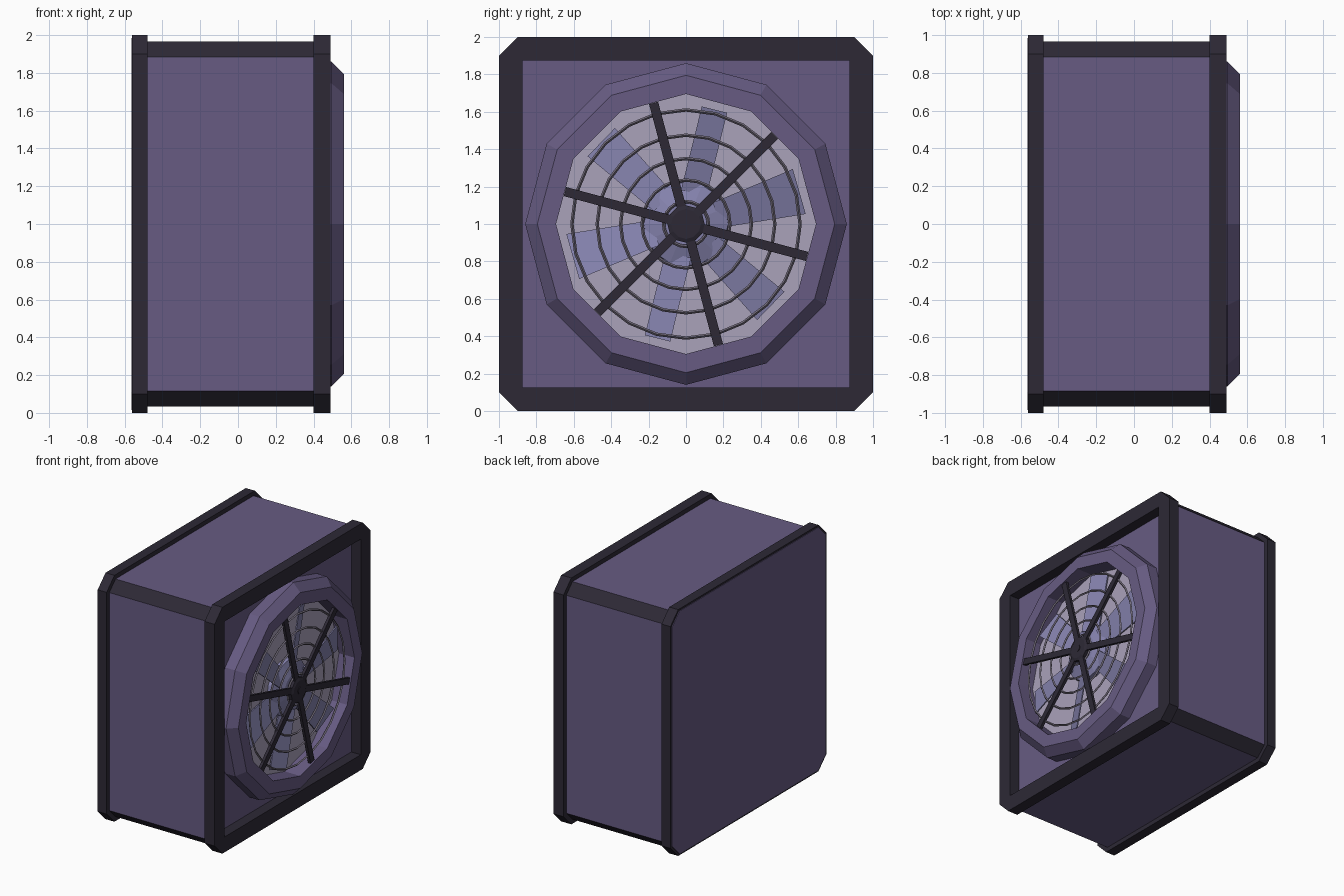
import bpy, bmesh
from math import sin, cos, pi, radians

if "Cube" in bpy.data.objects:
    bpy.data.objects.remove(bpy.data.objects["Cube"])


def material(name, rgb):
    m = bpy.data.materials.new(name)
    m.diffuse_color = (*rgb, 1)
    m.use_nodes = True
    m.node_tree.nodes["Principled BSDF"].inputs["Base Color"].default_value = m.diffuse_color
    return m


DARK = material("dark_frame", (0.026, 0.022, 0.036))
PURPLE = material("purple_panel", (0.135, 0.105, 0.225))
PALE = material("pale_backing", (0.40, 0.36, 0.49))
BLADE = material("blade_blue", (0.235, 0.225, 0.42))
WIRE = material("wire_grey", (0.17, 0.15, 0.20))


def add(name, verts, faces, *mats):
    me = bpy.data.meshes.new(name)
    me.from_pydata(verts, [], faces)
    bm = bmesh.new()
    bm.from_mesh(me)
    bmesh.ops.recalc_face_normals(bm, faces=bm.faces)
    bm.to_mesh(me)
    bm.free()
    for m in mats:
        me.materials.append(m)
    ob = bpy.data.objects.new(name, me)
    bpy.context.collection.objects.link(ob)
    return ob


def loft(name, loops, *mats, closed=False):
    """Bridge successive loops; cap the ends, or join last loop to first."""
    n, k = len(loops[0]), len(loops)
    faces = [(i * n + j, i * n + (j + 1) % n, (i + 1) % k * n + (j + 1) % n, (i + 1) % k * n + j)
             for i in range(k if closed else k - 1) for j in range(n)]
    if not closed:
        faces += [tuple(range(n)), tuple(range((k - 1) * n, k * n))]
    return add(name, [v for l in loops for v in l], faces, *mats)


def octagon(x, h, c):
    """Square of half-size h with corners cut by c, facing along x."""
    q = h - c
    return [(x, y, 1 + z) for y, z in ((h, -q), (h, q), (q, h), (-q, h),
                                       (-h, q), (-h, -q), (-q, -h), (q, -h))]


def circle(x, r, n, phase=0):
    return [(x, r * cos(2 * pi * i / n + phase), 1 + r * sin(2 * pi * i / n + phase))
            for i in range(n)]


def polar(x, u, v, a):
    """Point u along and v across the direction a in the fan plane."""
    return (x, u * cos(a) - v * sin(a), 1 + u * sin(a) + v * cos(a))


# Cabinet with dark cut corners
body = loft("cabinet", [octagon(-0.50, 0.965, 0.08), octagon(0.405, 0.965, 0.08)], PURPLE, DARK)
for p in body.data.polygons:
    if min(abs(p.normal.y), abs(p.normal.z)) > 0.3:
        p.material_index = 1

# Rear frame, closed by the back panel
loft("rear_frame", [octagon(-0.56, 1.0, 0.1), octagon(-0.48, 1.0, 0.1)], DARK)
loft("back_panel", [octagon(-0.565, 0.985, 0.095), octagon(-0.55, 0.985, 0.095)], PURPLE)

# Front frame with a square opening
loft("front_frame", [octagon(0.40, 1.0, 0.1), octagon(0.49, 1.0, 0.1),
                     octagon(0.49, 0.875, 0.0005), octagon(0.40, 0.875, 0.0005)],
     DARK, closed=True)

# Twelve-sided shroud and the pale disc behind the fan
loft("fan_shroud", [circle(x, r, 12) for x, r in
                    ((0.40, 0.86), (0.495, 0.86), (0.56, 0.795), (0.56, 0.695), (0.40, 0.695))],
     PURPLE, closed=True)
loft("backing_disc", [circle(0.40, 0.70, 12), circle(0.42, 0.70, 12)], PALE)

# Fan hub and six tilted blades
loft("fan_hub", [circle(x, r, 16) for x, r in ((0.41, 0.23), (0.46, 0.225), (0.50, 0.12))], BLADE)
for i in range(6):
    a = radians(16 + 60 * i)
    w = (0.125, 0.07, 0.105)[i % 3]
    r = min(w, 0.07)
    sections = [[polar(x + t, u, v, a) for x, v, t in
                 ((0.435, -h, 0), (0.485, h, 0), (0.485, h, 0.01), (0.435, -h, 0.01))]
                for u, h in ((0.17, r), (0.63, w))]
    loft(f"fan_blade_{i + 1}", sections, BLADE)

# Grille: concentric wires, six spokes and a centre cap
for i, r in enumerate((0.12, 0.235, 0.35, 0.475, 0.61)):
    loft(f"grille_ring_{i + 1}", [circle(0.53 + 0.009 * cos(t), r + 0.009 * sin(t), 24)
                                  for t in (0, pi / 2, pi, 3 * pi / 2)], WIRE, closed=True)
for i in range(6):
    a = radians(45 + 60 * i)
    loft(f"grille_spoke_{i + 1}",
         [[polar(x, u, v, a) for x, v in ((0.525, -0.025), (0.525, 0.025),
                                          (0.548, 0.025), (0.548, -0.025))]
          for u in (0.05, 0.67)], DARK)
loft("grille_cap", [circle(x, r, 12) for x, r in ((0.515, 0.10), (0.548, 0.10), (0.556, 0.08))], DARK)
loft("cap_screw", [circle(0.55, 0.028, 8), circle(0.561, 0.028, 8)], DARK)
